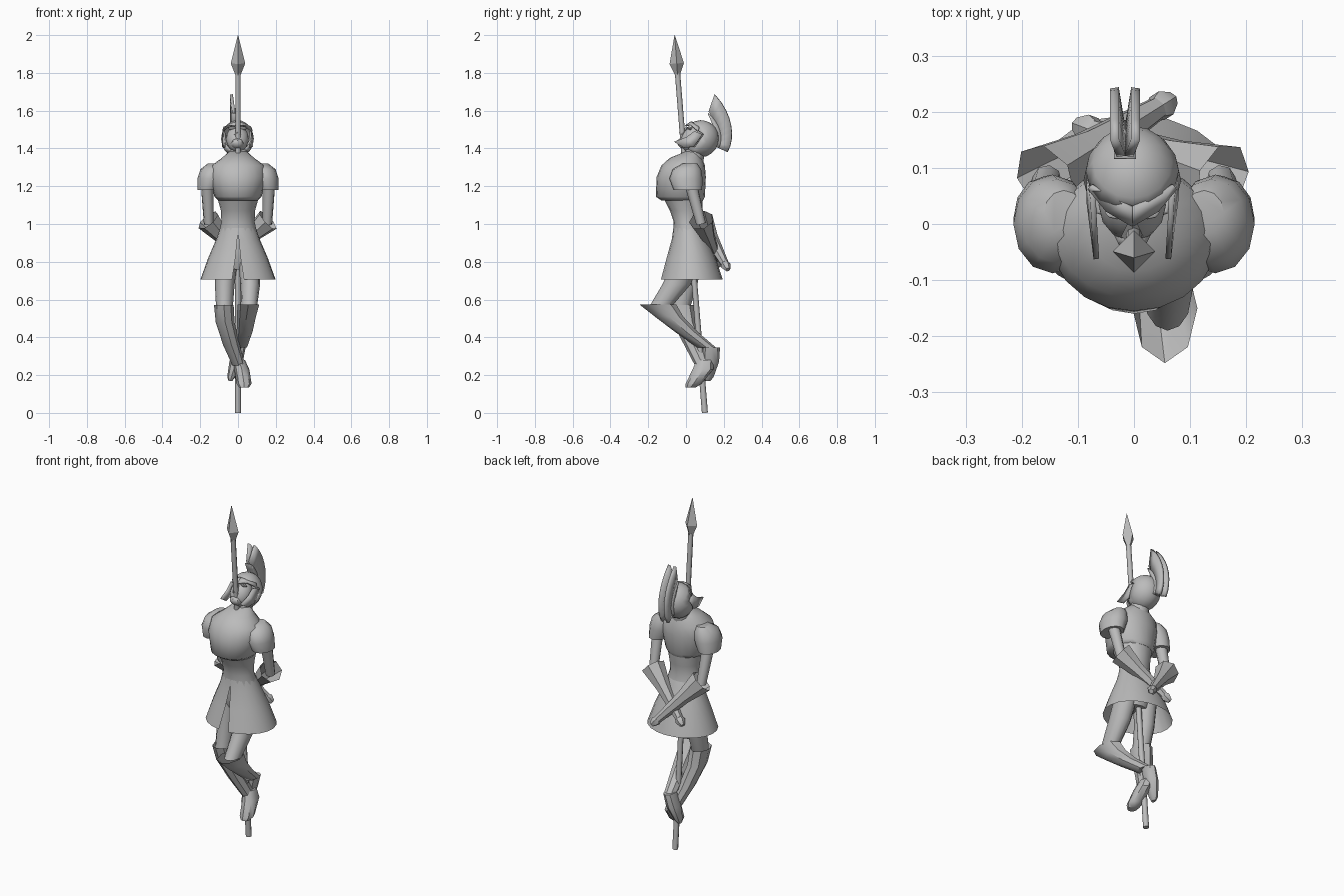
import bpy, bmesh, math
from mathutils import Vector, Matrix

cube = bpy.data.objects.get("Cube")
if cube:
    bpy.data.objects.remove(cube)

stone = bpy.data.materials.new("stone_grey")
stone.use_nodes = True
GREY = (0.5, 0.5, 0.5, 1)
stone.diffuse_color = GREY
stone.node_tree.nodes["Principled BSDF"].inputs["Base Color"].default_value = GREY

HEAD = Matrix.Translation((-0.003, 0.07, 1.45)) @ Matrix.Rotation(math.radians(-35), 4, 'X')


def finish(name, bm, matrix=None, angle=40, thick=0):
    """Turn a bmesh into a shaded object."""
    bmesh.ops.remove_doubles(bm, verts=bm.verts, dist=0.0005)
    bmesh.ops.recalc_face_normals(bm, faces=bm.faces)
    if matrix:
        bm.transform(matrix)
    mesh = bpy.data.meshes.new(name)
    bm.to_mesh(mesh)
    bm.free()
    mesh.materials.append(stone)
    ob = bpy.data.objects.new(name, mesh)
    bpy.context.collection.objects.link(ob)
    if thick:
        mod = ob.modifiers.new("thickness", 'SOLIDIFY')
        mod.thickness = thick
        mod.offset = 0
    bpy.ops.object.select_all(action='DESELECT')
    ob.select_set(True)
    bpy.context.view_layer.objects.active = ob
    bpy.ops.object.shade_smooth_by_angle(angle=math.radians(angle))
    return ob


def bridge(bm, rings, caps):
    for a, b in zip(rings, rings[1:]):
        for i in range(len(a) - 1):
            bm.faces.new((a[i], a[i + 1], b[i + 1], b[i]))
    for ring, wanted in zip((rings[0], rings[-1]), caps):
        if wanted:
            bm.faces.new(ring[:-1])


def loft(name, rings, n=12, caps=(True, True), gaps=None, mirror=1, angle=40):
    """Horizontal ellipses (x, y, z, rx, ry), optionally slit at the front."""
    bm = bmesh.new()
    loops = []
    for k, (x, y, z, rx, ry) in enumerate(rings):
        gap = math.radians(gaps[k]) if gaps else 0
        loop = []
        for i in range(n + 1):
            a = -math.pi / 2 + gap + (math.tau - 2 * gap) * i / n
            loop.append(bm.verts.new((mirror * (x + rx * math.cos(a)), y + ry * math.sin(a), z)))
        loops.append(loop)
    bridge(bm, loops, caps)
    return finish(name, bm, angle=angle)


def tube(name, pts, n=8, caps=(True, True), angle=50):
    """Round sections (x, y, z, radius) square to the path."""
    bm = bmesh.new()
    axis = Vector(pts[-1][:3]) - Vector(pts[0][:3])
    turn = axis.to_track_quat('Z', 'X')
    loops = []
    for x, y, z, r in pts:
        loops.append([bm.verts.new(Vector((x, y, z)) + turn @ Vector(
            (r * math.cos(math.tau * i / n), r * math.sin(math.tau * i / n), 0))) for i in range(n + 1)])
    bridge(bm, loops, caps)
    return finish(name, bm, angle=angle)


def ball(bm, centre, radii, u=16, v=10):
    m = Matrix.Translation(centre) @ Matrix.Diagonal((*radii, 1))
    bmesh.ops.create_uvsphere(bm, u_segments=u, v_segments=v, radius=1, matrix=m)


# Spear
tube("spear_shaft", [(0, 0.1, 0, 0.016), (0, -0.045, 1.8, 0.014)], 8)
tube("spear_head", [(0, -0.045, 1.79, 0.014), (0, -0.049, 1.85, 0.038), (0, -0.06, 2.0, 0.001)], 4, angle=20)

# Torso and skirt
loft("breastplate", [
    (0, 0.035, 1.385, 0.045, 0.035), (0, 0.0, 1.35, 0.085, 0.085),
    (0, -0.015, 1.31, 0.14, 0.115), (0, -0.025, 1.25, 0.15, 0.13),
    (0, -0.03, 1.145, 0.125, 0.13), (0, -0.02, 1.125, 0.105, 0.11)], 20, angle=60)
loft("waist", [
    (0, -0.015, 1.14, 0.11, 0.105), (0, 0, 1.07, 0.09, 0.085),
    (0, 0.005, 1.01, 0.088, 0.07), (0, 0.015, 0.94, 0.105, 0.085)], 16)
loft("skirt", [
    (0, 0.01, 0.98, 0.094, 0.077), (0, 0.02, 0.92, 0.115, 0.095),
    (0, 0.027, 0.82, 0.158, 0.13), (0, 0.03, 0.705, 0.2, 0.165)],
    20, (False, False), (0, 2, 5, 9))
loft("pelvis", [
    (0, 0.02, 0.95, 0.09, 0.075), (0, 0.02, 0.85, 0.12, 0.085),
    (0, 0.02, 0.76, 0.06, 0.05)], 12)
tube("neck", [(0, 0.035, 1.33, 0.055), (0, 0.06, 1.43, 0.05)], 12)

# Arms, crossed behind the back with the right one outside
for side, s, hand in (("left", 1, (-0.07, 0.165, 0.81)), ("right", -1, (0.04, 0.205, 0.79))):
    loft(side + "_sleeve", [
        (0.125, 0.02, 1.32, 0.035, 0.04), (0.137, 0.005, 1.29, 0.062, 0.075),
        (0.145, 0, 1.24, 0.07, 0.088), (0.16, 0.01, 1.18, 0.055, 0.075),
        (0.16, 0.015, 1.18, 0.035, 0.045)], 12, mirror=s)
    tube(side + "_upper_arm", [(s * 0.165, 0.02, 1.23, 0.034), (s * 0.155, 0.08, 1.0, 0.026)])
    elbow = Vector((s * 0.158, 0.08, 1.02))
    wrist = Vector(hand)
    step = (wrist - elbow).normalized()
    tube(side + "_gauntlet", [(*elbow, 0.066), (*elbow.lerp(wrist, 0.4), 0.04), (*wrist, 0.022)],
         7, (False, True))
    tube(side + "_hand", [(*(wrist - step * 0.01), 0.018), (*(wrist + step * 0.015), 0.028),
                          (*(wrist + step * 0.045), 0.014)], 6)

# Left leg, bent forward at the knee
loft("left_thigh", [(0.06, 0.01, 0.82, 0.06, 0.07), (0.065, -0.05, 0.68, 0.052, 0.075),
                    (0.06, -0.13, 0.57, 0.042, 0.06)])
loft("left_boot", [(0.055, -0.15, 0.575, 0.058, 0.098), (0.045, -0.09, 0.51, 0.05, 0.075),
                   (0.035, 0.0, 0.43, 0.042, 0.06), (0.015, 0.11, 0.345, 0.032, 0.05)],
     8, (False, True))
loft("left_foot", [(0.01, 0.135, 0.345, 0.03, 0.045), (-0.01, 0.13, 0.27, 0.036, 0.045),
                   (-0.035, 0.12, 0.19, 0.022, 0.026), (-0.04, 0.115, 0.17, 0.01, 0.015)], 8)

# Right leg, hanging and crossing in front
loft("right_thigh", [(-0.06, 0.02, 0.82, 0.06, 0.07), (-0.07, 0, 0.68, 0.052, 0.06),
                     (-0.072, -0.03, 0.55, 0.044, 0.05)])
loft("right_boot", [(-0.075, -0.03, 0.57, 0.052, 0.07), (-0.068, -0.01, 0.48, 0.05, 0.062),
                    (-0.035, 0.04, 0.36, 0.044, 0.05), (0.005, 0.09, 0.25, 0.034, 0.042)],
     8, (False, True))
loft("right_foot", [(0.005, 0.1, 0.28, 0.032, 0.045), (0.02, 0.09, 0.23, 0.04, 0.055),
                    (0.032, 0.04, 0.155, 0.04, 0.042), (0.032, 0.025, 0.135, 0.026, 0.028)], 8)

# Helmet shell, open over the face
bm = bmesh.new()
ball(bm, (0, 0.005, 0.005), (0.083, 0.093, 0.095))
opening = [f for f in bm.faces if f.calc_center_median().y < -0.01 and f.calc_center_median().z < 0.035]
bmesh.ops.delete(bm, geom=opening, context='FACES')
finish("helmet", bm, HEAD, thick=0.008)

# Face with nose and chin
bm = bmesh.new()
ball(bm, (0, -0.03, -0.02), (0.06, 0.058, 0.075))
ball(bm, (0, -0.055, -0.07), (0.035, 0.035, 0.025), 8, 6)
bmesh.ops.create_cone(bm, segments=4, radius1=0.02, radius2=0.006, depth=0.05,
                      matrix=Matrix.Translation((0, -0.088, -0.01)))
for s in (-1, 1):
    ball(bm, (s * 0.027, -0.073, 0.018), (0.022, 0.014, 0.008), 8, 6)
finish("face", bm, HEAD)


def plate(name, outline, matrix, thick):
    bm = bmesh.new()
    bm.faces.new([bm.verts.new(p) for p in outline])
    return finish(name, bm, matrix, 20, thick)


# Cheek guards and brow
for side, s in (("left", 1), ("right", -1)):
    plate(side + "_cheek_guard", [(s * 0.077, 0.0, 0.03), (s * 0.07, -0.045, 0.02),
                                  (s * 0.068, -0.06, -0.03), (s * 0.064, -0.1, -0.088),
                                  (s * 0.07, -0.04, -0.085), (s * 0.077, 0.0, -0.05)], HEAD, 0.01)
    plate(side + "_brow", [(0, -0.1, 0.015), (s * 0.045, -0.082, 0.035),
                           (s * 0.078, -0.03, 0.03), (s * 0.072, -0.035, 0.05),
                           (0, -0.085, 0.052)], HEAD, 0.008)

# Crest: two fan blades and the rail they stand on
for name, x, lean, inner, grow, thick in (("left_crest_blade", -0.006, 0.012, 0.1, 1, 0.016),
                                          ("right_crest_blade", -0.02, -0.012, 0.1, 1, 0.016),
                                          ("crest_rail", -0.013, 0, 0.085, 0, 0.04)):
    bm = bmesh.new()
    rows = []
    for i in range(9):
        t = i / 8
        a = math.radians(10 + 96 * t)
        outer = 0.165 + 0.02 * t + 0.065 * t ** 3 if grow else 0.115 + 0.03 * t ** 3
        low = inner + 0.055 * t ** 4
        rows.append([bm.verts.new((x + d, r * math.cos(a), r * math.sin(a)))
                     for r, d in ((low, 0), (outer, lean))])
    bridge(bm, rows, (False, False))
    finish(name, bm, HEAD, 30, thick)
